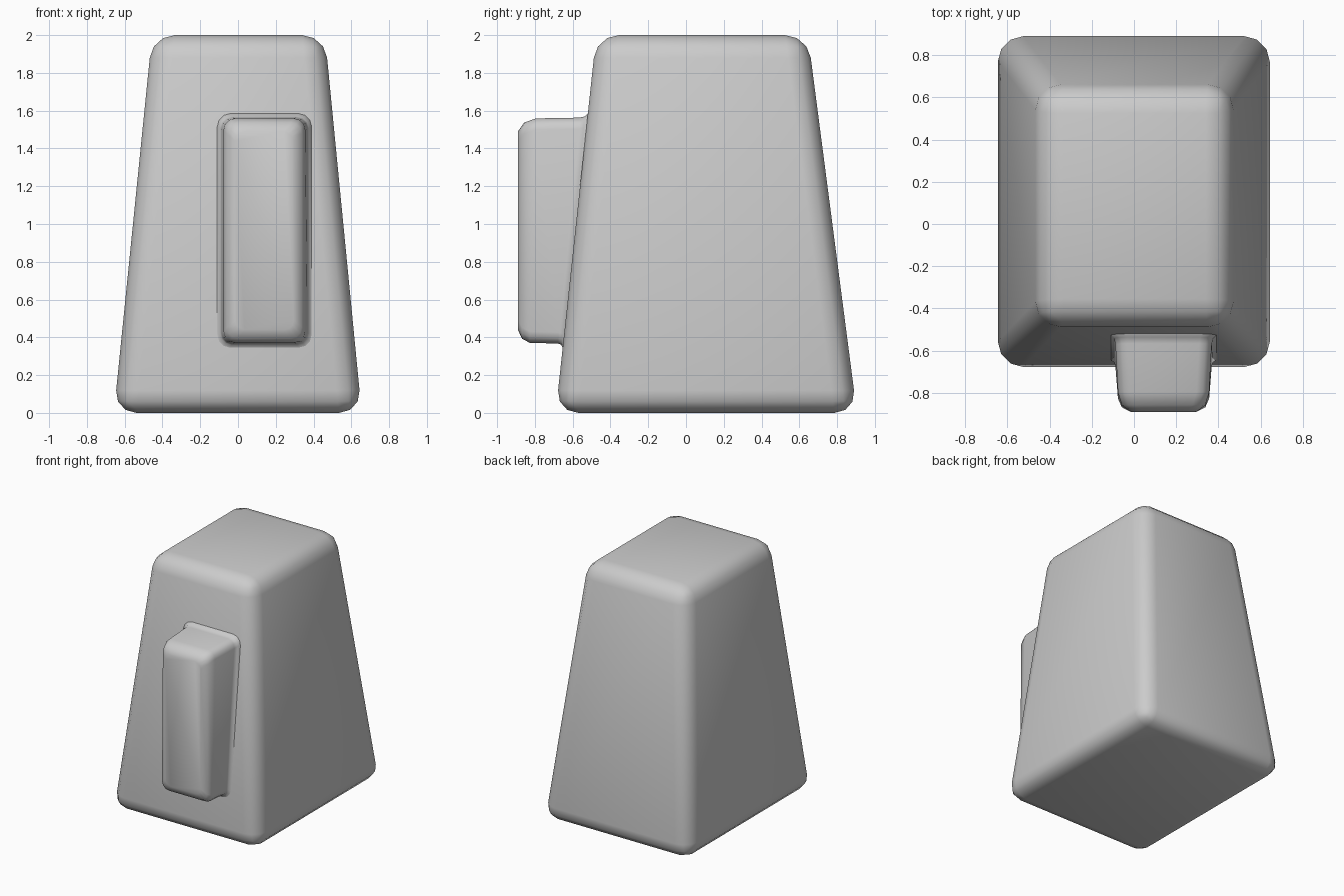
import bpy, bmesh, math
from mathutils import Vector

if "Cube" in bpy.data.objects:
    bpy.data.objects.remove(bpy.data.objects["Cube"])


def finish(name, bm, angle):
    bmesh.ops.recalc_face_normals(bm, faces=bm.faces[:])
    mesh = bpy.data.meshes.new(name)
    bm.to_mesh(mesh)
    bm.free()
    obj = bpy.data.objects.new(name, mesh)
    bpy.context.collection.objects.link(obj)
    bpy.ops.object.select_all(action='DESELECT')
    obj.select_set(True)
    bpy.context.view_layer.objects.active = obj
    bpy.ops.object.shade_smooth_by_angle(angle=math.radians(angle))
    return obj


def loft(bm, rings):
    loops = [[bm.verts.new(p) for p in ring] for ring in rings]
    n = len(loops[0])
    for a, b in zip(loops, loops[1:]):
        for i in range(n):
            j = (i + 1) % n
            bm.faces.new((a[i], a[j], b[j], b[i]))
    bm.faces.new(loops[0][::-1])
    bm.faces.new(loops[-1])


def rect(x0, x1, y0, y1, z):
    return [Vector(p) for p in ((x0, y0, z), (x1, y0, z), (x1, y1, z), (x0, y1, z))]


def front_wall(z):
    return -0.69 + 0.1075 * z


# Tapered main body with worn, rounded edges
bm = bmesh.new()
loft(bm, [rect(-0.657, 0.655, -0.69, 0.905, 0), rect(-0.455, 0.46, -0.475, 0.645, 2)])
bmesh.ops.recalc_face_normals(bm, faces=bm.faces[:])
bmesh.ops.bevel(bm, geom=bm.edges[:], offset=0.12, offset_type='OFFSET',
                segments=3, profile=0.5, affect='EDGES')
finish("tapered_body", bm, 50)


# Raised block on the front, flared where it meets the sloping wall
def block_ring(half_w, half_h, radius, t):
    pts = []
    for k, (sx, sz) in enumerate(((1, 1), (-1, 1), (-1, -1), (1, -1))):
        for s in range(4):
            a = math.radians(90 * k + 30 * s)
            x = 0.14 + sx * (half_w - radius) + radius * math.cos(a)
            z = 0.965 + sz * (half_h - radius) + radius * math.sin(a)
            wall = front_wall(z)
            pts.append(Vector((x, wall + (-0.89 - wall) * t, z)))
    return pts


bm = bmesh.new()
loft(bm, [block_ring(*r) for r in (
    (0.25, 0.62, 0.07, -0.15),
    (0.25, 0.62, 0.07, 0.0),
    (0.234, 0.604, 0.06, 0.04),
    (0.228, 0.598, 0.06, 0.12),
    (0.216, 0.594, 0.06, 0.74),
    (0.198, 0.572, 0.06, 0.91),
    (0.155, 0.525, 0.05, 1.0))])
finish("front_block", bm, 50)
